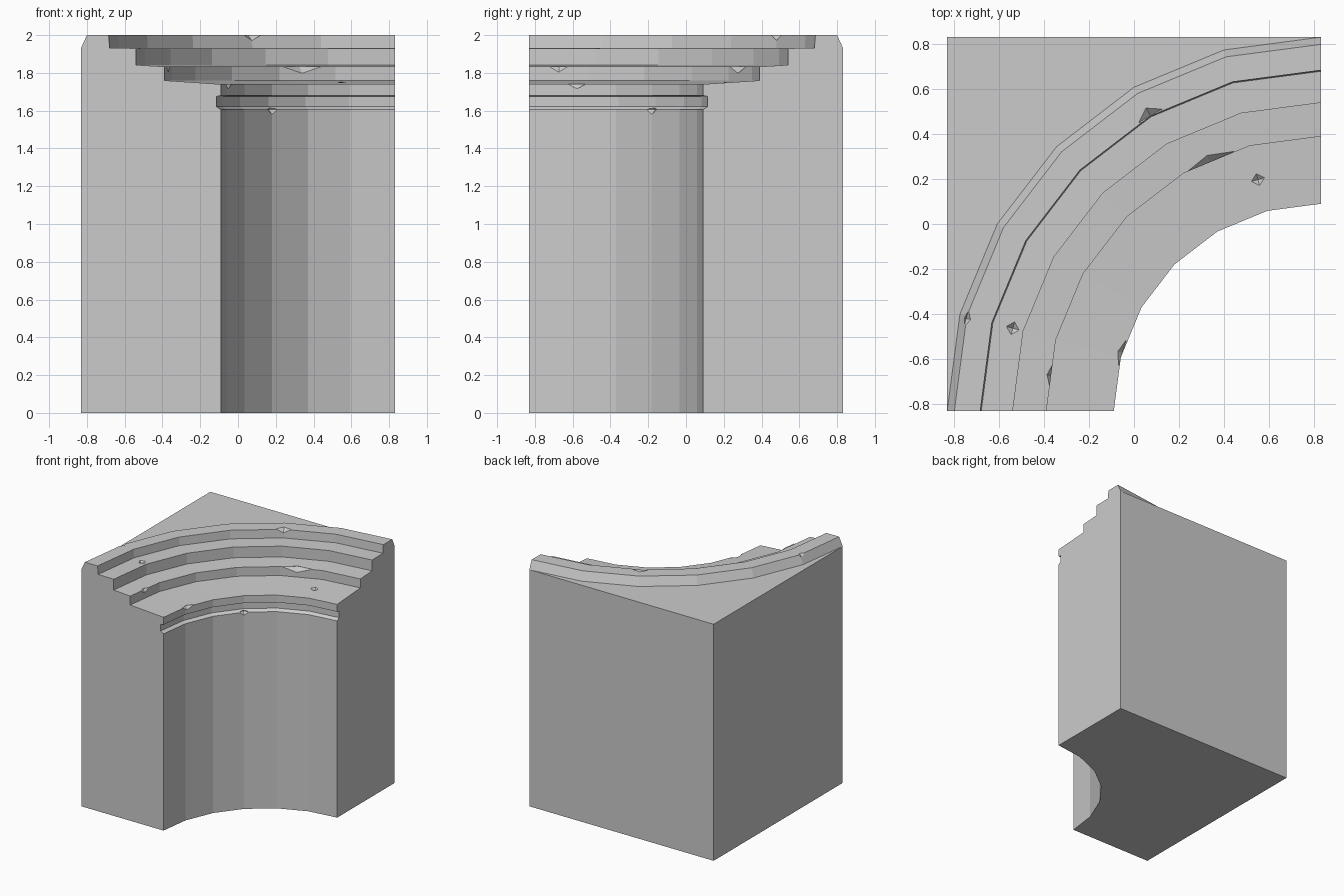
import bpy, bmesh
from math import sin, cos, radians
from mathutils import Vector

if "Cube" in bpy.data.objects:
    bpy.data.objects.remove(bpy.data.objects["Cube"])

HALF = 0.832      # half width of the block
STEPS = 6         # facets in the quarter turn

# Radius and height of the swept section, from the inner foot to the outer rim
PROFILE = [
    (0.922, 0), (0.922, 1.605), (0.947, 1.622), (0.947, 1.675), (0.922, 1.68),
    (0.922, 1.74), (1.222, 1.76), (1.222, 1.833), (1.372, 1.842),
    (1.372, 1.93), (1.512, 1.932), (1.517, 2.0), (1.632, 2.0), (2 * HALF, 1.93),
]


def polar(angle, r, z):
    """Point around the vertical axis at the inner corner."""
    a = radians(angle)
    return Vector((HALF - r * cos(a), -HALF + r * sin(a), z))


def make_object(name, bm):
    bmesh.ops.recalc_face_normals(bm, faces=bm.faces)
    mesh = bpy.data.meshes.new(name)
    bm.to_mesh(mesh)
    bm.free()
    obj = bpy.data.objects.new(name, mesh)
    bpy.context.collection.objects.link(obj)
    return obj


# Stone material
stone = bpy.data.materials.new("grey_stone")
stone.use_nodes = True
colour = (0.6, 0.6, 0.6, 1)
stone.diffuse_color = colour
stone.node_tree.nodes["Principled BSDF"].inputs["Base Color"].default_value = colour

# Corner block: stepped section swept through a quarter turn
bm = bmesh.new()
cols = [[bm.verts.new(polar(90 * i / STEPS, r, z)) for r, z in PROFILE]
        for i in range(STEPS + 1)]
for a, b in zip(cols, cols[1:]):
    for j in range(len(PROFILE) - 1):
        bm.faces.new((a[j], a[j + 1], b[j + 1], b[j]))

# Flat ends, square back corner, top corner and underside
foot_a = bm.verts.new((-HALF, -HALF, 0))
foot_b = bm.verts.new((HALF, HALF, 0))
foot_c = bm.verts.new((-HALF, HALF, 0))
top_c = bm.verts.new((-HALF, HALF, PROFILE[-1][1]))
bm.faces.new(cols[0] + [foot_a])
bm.faces.new(cols[-1] + [foot_b])
bm.faces.new((foot_a, foot_c, top_c, cols[0][-1]))
bm.faces.new((foot_b, foot_c, top_c, cols[-1][-1]))
bm.faces.new([c[-1] for c in cols] + [top_c])
bm.faces.new([c[0] for c in cols] + [foot_b, foot_c, foot_a])
block = make_object("stepped_corner_block", bm)
block.data.materials.append(stone)

# Chips and pits: angle, radius, height, then radial, tangential, vertical reach
CHIPS = [
    (60, 1.517, 2.0, 0.04, 0.06, 0.03),
    (66, 1.212, 1.833, 0.035, 0.12, 0.035),
    (7.5, 1.211, 1.833, 0.02, 0.05, 0.03),
    (16.3, 0.921, 1.74, 0.022, 0.06, 0.025),
    (14.6, 1.632, 2.0, 0.02, 0.04, 0.03),
    (45, 0.922, 1.605, 0.025, 0.04, 0.025),
    (74.8, 1.067, 1.75, 0.03, 0.03, 0.02),
    (15, 1.42, 1.931, 0.03, 0.03, 0.02),
]
bm = bmesh.new()
for angle, r, z, dr, dt, dz in CHIPS:
    centre = polar(angle, r, z)
    a = radians(angle)
    reach = (Vector((-cos(a), sin(a), 0)) * dr,
             Vector((sin(a), cos(a), 0)) * dt,
             Vector((0, 0, dz)))
    tips = [bm.verts.new(centre + s * d) for d in reach for s in (1, -1)]
    bmesh.ops.convex_hull(bm, input=tips)
cutter = make_object("chip_cutter", bm)
cutter.data.materials.append(stone)
cutter.hide_render = True

# Cut the chips and drop the cutter
mod = block.modifiers.new("chips", 'BOOLEAN')
mod.operation = 'DIFFERENCE'
mod.solver = 'EXACT'
mod.object = cutter
bpy.context.view_layer.objects.active = block
block.select_set(True)
bpy.ops.object.modifier_apply(modifier=mod.name)
bpy.data.objects.remove(cutter)
